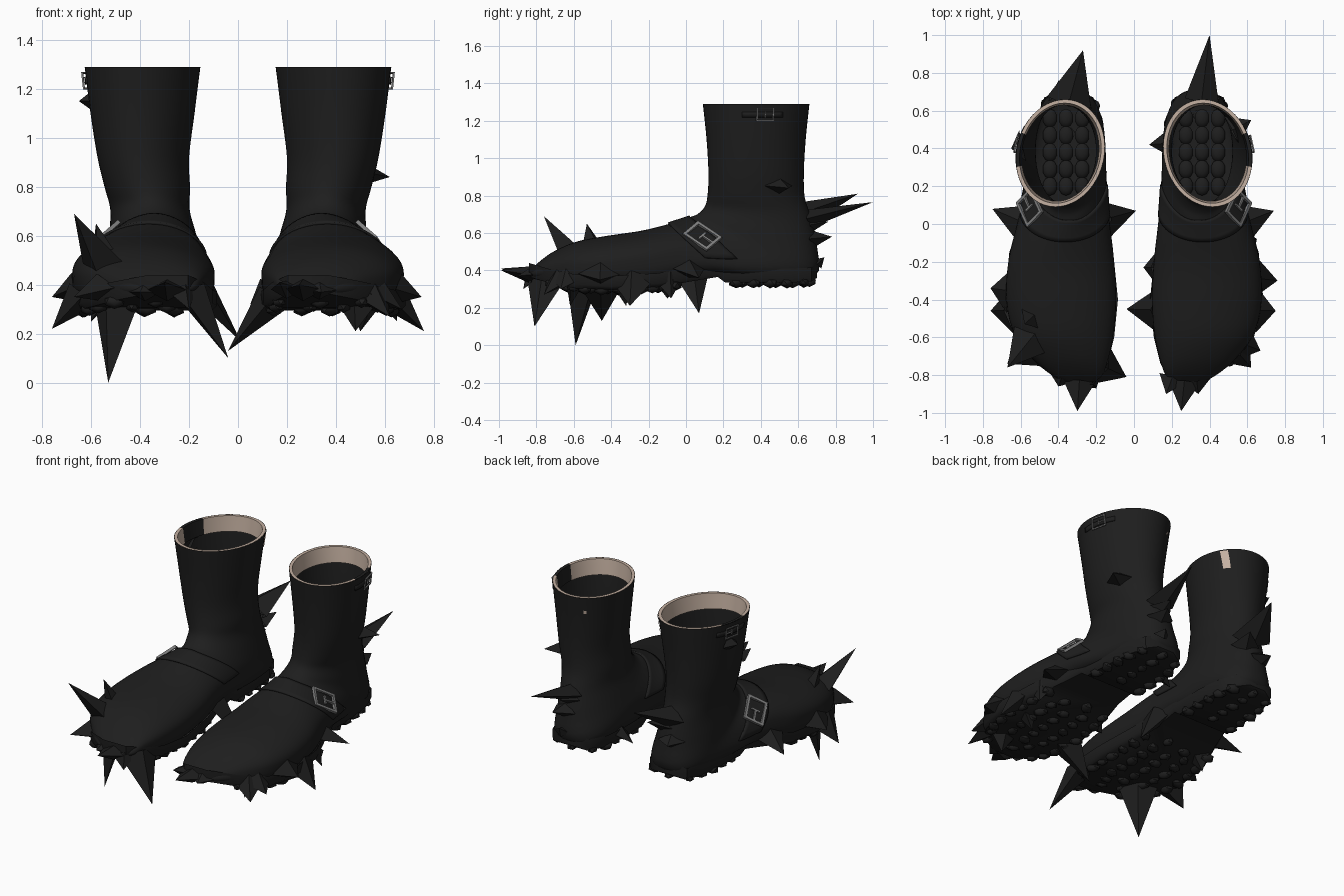
import bpy, bmesh, math, random
from mathutils import Vector, Matrix

random.seed(4)
if "Cube" in bpy.data.objects:
    bpy.data.objects.remove(bpy.data.objects["Cube"])


def material(name, r, g, b):
    m = bpy.data.materials.new(name)
    m.use_nodes = True
    m.diffuse_color = (r, g, b, 1)
    m.node_tree.nodes["Principled BSDF"].inputs["Base Color"].default_value = (r, g, b, 1)
    return m


LEATHER = material("black_leather", .013, .013, .013)
LINING = material("beige_lining", .56, .44, .36)
METAL = material("grey_metal", .22, .22, .22)

# Boot sections: front/top y z, back/bottom y z, half width, centre x, squareness
RINGS = [
    (.09, 1.29, .66, 1.29, .235, .39, 0), (.11, 1.1, .64, 1.1, .212, .39, 0),
    (.12, .92, .63, .92, .187, .387, 0), (.115, .8, .635, .79, .174, .37, 0),
    (.10, .74, .67, .68, .162, .36, 0), (.06, .70, .70, .53, .175, .35, .1),
    (.02, .685, .69, .37, .19, .342, .3), (-.04, .665, .42, .35, .21, .355, .4),
    (-.12, .64, .12, .37, .24, .37, .4), (-.25, .61, -.15, .32, .28, .385, .4),
    (-.42, .585, -.4, .3, .29, .385, .4), (-.58, .555, -.6, .31, .26, .37, .4),
    (-.70, .505, -.75, .34, .19, .33, .3), (-.78, .45, -.83, .36, .12, .295, .2),
    (-.83, .40, -.85, .38, .04, .28, 0)]


def surf(s, t, a, off=0.0):
    """Point on the boot: t runs from cuff to toe, a runs round (0 = front)."""
    i = min(int(t), len(RINGS) - 2)
    u = t - i
    p = [RINGS[max(0, min(len(RINGS) - 1, i + k))] for k in (-1, 0, 1, 2)]
    fy, fz, by, bz, w, xc, sq = [
        b + .5 * u * (c - a0 + u * (2 * a0 - 5 * b + 4 * c - d + u * (3 * (b - c) + d - a0)))
        for a0, b, c, d in zip(*p)]
    sn, cs = math.sin(a), math.cos(a)
    if cs < 0:
        e = 1 - sq
        sn, cs = math.copysign(abs(sn) ** e, sn), -abs(cs) ** e
    half = Vector((0, fy - by, fz - bz)) / 2
    half += half.normalized() * off
    # The cuff leans inward at the rear
    half.x = -.09 * half.y * max(0, 1 - t / 4)
    mid = Vector((xc + (w + off) * sn, (fy + by) / 2, (fz + bz) / 2)) + half * cs
    return Vector((mid.x * s, mid.y, mid.z))


def finish(name, bm, mats, smooth=True):
    me = bpy.data.meshes.new(name)
    bm.to_mesh(me)
    bm.free()
    for m in mats:
        me.materials.append(m)
    ob = bpy.data.objects.new(name, me)
    bpy.context.collection.objects.link(ob)
    if smooth:
        bpy.ops.object.select_all(action='DESELECT')
        bpy.context.view_layer.objects.active = ob
        ob.select_set(True)
        bpy.ops.object.shade_smooth_by_angle(angle=math.radians(45))
    return ob


def grid(name, f, ni, nj, mats, flip, cap=False, rule=None):
    """Sheet through f(i, j), with an optional closing face on the last row."""
    bm = bmesh.new()
    v = [[bm.verts.new(f(i / ni, j / nj)) for j in range(nj + 1)] for i in range(ni + 1)]
    for i in range(ni):
        for j in range(nj):
            q = [v[i][j], v[i + 1][j], v[i + 1][j + 1], v[i][j + 1]]
            face = bm.faces.new(q[::-1] if flip else q)
            if rule:
                face.material_index = rule((j + .5) / nj)
    if cap:
        bm.faces.new(v[-1][:-1])
    bmesh.ops.remove_doubles(bm, verts=bm.verts, dist=.0002)
    return finish(name, bm, mats)


def thicken(ob, amount):
    mod = ob.modifiers.new("thickness", 'SOLIDIFY')
    mod.thickness = amount
    mod.offset = 0


def buckle(name, s, t, a, length, width, bar, lift):
    """Rectangular frame with a centre prong, lying on the boot."""
    c = surf(s, t, a, lift)
    u = (surf(s, t, a + .05, lift) - surf(s, t, a - .05, lift)).normalized()
    n = u.cross(surf(s, t + .05, a) - surf(s, t - .05, a)).normalized()
    v = n.cross(u)
    turn = Matrix((u, v, n)).transposed().to_4x4()
    bm = bmesh.new()
    bars = [(0, k * width / 2, length + bar, bar) for k in (-1, 1)]
    bars += [(k * length / 2, 0, bar, width) for k in (-1, 1)]
    bars += [(0, 0, bar * .7, width * .5), (length / 4, 0, length / 2, bar * .7)]
    for x, y, lx, ly in bars:
        m = Matrix.Translation(c) @ turn @ Matrix.Translation((x, y, 0))
        bmesh.ops.create_cube(bm, size=1, matrix=m @ Matrix.Diagonal((lx, ly, bar, 1)))
    finish(name, bm, [METAL], False)


# Sole rows: y, bottom z, half width, centre x
SOLE = [(.70, .36, .06, .345), (.67, .34, .13, .345), (.56, .335, .175, .342),
        (.4, .335, .19, .342), (.21, .335, .195, .348), (.17, .365, .2, .352),
        (.05, .345, .22, .37), (-.15, .31, .275, .385), (-.4, .295, .3, .385),
        (-.6, .305, .265, .37), (-.74, .335, .19, .33), (-.84, .365, .08, .285)]


def sole(side, s):
    bm = bmesh.new()
    rows = []
    for y, z, w, x in SOLE:
        pts = [(-w, .075), (w, .075), (w, .02), (w * .93, 0), (-w * .93, 0), (-w, .02)]
        rows.append([bm.verts.new((s * (x + dx), y, z + dz)) for dx, dz in pts])
    for r, q in zip(rows, rows[1:]):
        for k in (0, 2, 3, 4, 5):
            bm.faces.new((r[k], r[k - 1], q[k - 1], q[k]))
    bm.faces.new(rows[0])
    bm.faces.new(rows[-1])
    bmesh.ops.recalc_face_normals(bm, faces=bm.faces)
    finish(side + "_sole", bm, [LEATHER])

    # Chunky lugs under heel and forefoot
    bm = bmesh.new()
    for k in range(17):
        y = .63 - k * .09
        if -.08 < y < .22 or y < -.8:
            continue
        a, b = next((a, b) for a, b in zip(SOLE, SOLE[1:]) if b[0] <= y <= a[0])
        f = (a[0] - y) / (a[0] - b[0])
        z, w, x = [p + (q - p) * f for p, q in zip(a[1:], b[1:])]
        n = max(2, round(w / .058))
        for j in range(n):
            dx = w * .84 * (2 * j / (n - 1) - 1)
            size = random.uniform(.03, .04)
            m = Matrix.Translation((s * (x + dx), y + .03 * (j % 2), z))
            m = m @ Matrix.Rotation(random.random() * 3, 4, 'Z') @ Matrix.Diagonal((.9, 1.2, .8, 1))
            bmesh.ops.create_icosphere(bm, subdivisions=1, radius=size, matrix=m)
    finish(side + "_sole_lugs", bm, [LEATHER])

    # Soft pads on the insole
    bm = bmesh.new()
    for j in (-1, 0, 1):
        for k in range(5):
            m = Matrix.Translation((s * (.36 + j * .085), .2 + k * .09, .385))
            bmesh.ops.create_uvsphere(bm, u_segments=10, v_segments=6, radius=.05,
                                      matrix=m @ Matrix.Diagonal((.8, 1, .45, 1)))
    finish(side + "_insole_pads", bm, [LEATHER])


def spikes(side, s, tips):
    """Flat, wide thorns from the nearest leather to each tip."""
    skin = [surf(s, t / 4, a * math.tau / 48) for t in range(57) for a in range(48)]
    bm = bmesh.new()
    for x, y, z, r in tips:
        tip = Vector((x, y, z))
        base = min(skin, key=lambda p: (p - tip).length_squared)
        d = tip - base
        base = base - d.normalized() * .015
        h = (tip - base).length
        m = Matrix.Translation((base + tip) / 2) @ d.to_track_quat('Z', 'Y').to_matrix().to_4x4()
        bmesh.ops.create_cone(bm, segments=4, radius1=r, radius2=0, depth=h, cap_ends=False,
                              matrix=m @ Matrix.Diagonal((1.2, .65, 1, 1)))
    finish(side + "_spikes", bm, [LEATHER], False)


def boot(side, s):
    full = lambda v: v * math.tau
    last = len(RINGS) - 1
    grid(side + "_boot_upper", lambda u, v: surf(s, u * last, full(v)), last * 4, 48,
         [LEATHER], s < 0, True)

    # Lining folds over the rim, dark where the cuff strap is stitched
    def lining(u, v):
        if u == 0:
            return surf(s, 0, full(v), -.001)
        return surf(s, (u - .2) * .7, full(v), -.02)
    grid(side + "_cuff_lining", lining, 5, 48, [LINING, LEATHER], s > 0,
         rule=lambda v: int(1.3 < full(v) < 2.0))

    # Instep strap and cuff strap, each with its buckle
    def strap(u, v):
        a = -1.5 + 3.2 * v
        t0 = 5.9 + .6 * abs(a)
        return surf(s, t0 + (7.7 - t0) * u, a, .004)
    thicken(grid(side + "_instep_strap", strap, 6, 30, [LEATHER], s < 0), .012)
    thicken(grid(side + "_cuff_strap", lambda u, v: surf(s, .3 + .14 * u, 1.3 + .8 * v, .002),
                 2, 12, [LEATHER], s < 0), .008)
    buckle(side + "_instep_buckle", s, 6.95, 1.1, .15, .115, .016, .014)
    buckle(side + "_cuff_buckle", s, .37, 1.74, .09, .065, .007, .012)
    sole(side, s)


boot("left", 1)
boot("right", -1)

# Small pale patches worn through the backs of the cuffs
grid("right_cuff_patch", lambda u, v: surf(-1, .08 + .58 * u, -2.42 + .19 * v - .06 * u, .004),
     3, 3, [LINING], True)
grid("left_cuff_fleck", lambda u, v: surf(1, .5 + .1 * u, -2.75 + .08 * v, .004),
     1, 1, [LINING], False)

spikes("left", 1, [
    (.40, 1.0, .765, .075), (.25, -.99, .40, .07), (.74, .07, .36, .08), (.76, -.3, .21, .1),
    (.75, -.46, .35, .1), (.67, -.67, .3, .08), (.62, -.76, .27, .08), (.48, -.62, .21, .07),
    (-.04, -.45, .13, .11), (.05, -.23, .32, .08), (.08, .42, .33, .06), (.62, .55, .84, .07),
    (.4, .78, .58, .07), (.36, .76, .66, .06), (.5, -.32, .21, .07), (.17, -.9, .41, .06),
    (.34, -.9, .37, .06), (.65, -.08, .25, .08), (.38, .74, .47, .05)])
spikes("right", -1, [
    (-.27, .92, .81, .1), (-.3, -.99, .41, .07), (-.04, -.81, .1, .1), (.01, .07, .17, .09),
    (-.53, -.59, 0, .1), (-.67, -.76, .69, .09), (-.58, -.53, .65, .06), (-.75, .08, .35, .08),
    (-.76, -.46, .22, .11), (-.76, -.34, .35, .1), (-.67, -.74, .35, .09), (-.4, -.86, .37, .06),
    (-.25, .75, .68, .07), (-.65, .4, 1.15, .07), (-.6, -.1, .25, .08), (-.2, -.87, .3, .06),
    (-.4, .76, .57, .07)])
